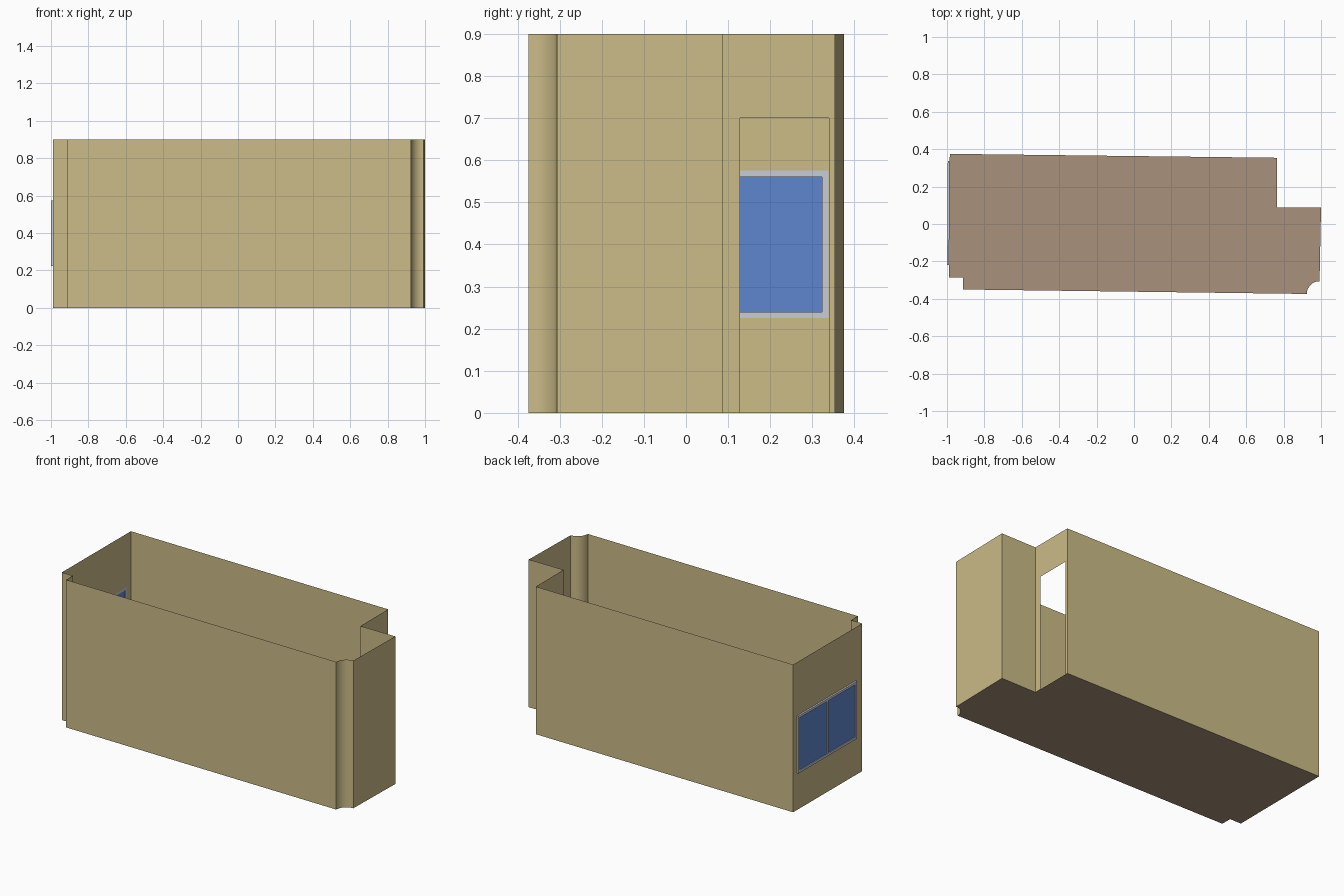
import bpy, bmesh, math
from mathutils import Matrix, Vector

if "Cube" in bpy.data.objects:
    bpy.data.objects.remove(bpy.data.objects["Cube"])

H = 0.9  # wall height


def material(name, rgb):
    m = bpy.data.materials.new(name)
    m.diffuse_color = (*rgb, 1)
    m.use_nodes = True
    m.node_tree.nodes["Principled BSDF"].inputs["Base Color"].default_value = m.diffuse_color
    return m


WALL = material("sand wall", (0.60, 0.50, 0.245))
FLOOR = material("brown floor", (0.40, 0.285, 0.20))
FRAME = material("pale grey frame", (0.57, 0.60, 0.68))
GLASS = material("blue glass", (0.112, 0.24, 0.63))


def add_object(name, bm, mat, matrix=None):
    mesh = bpy.data.meshes.new(name)
    bm.to_mesh(mesh)
    bm.free()
    mesh.materials.append(mat)
    ob = bpy.data.objects.new(name, mesh)
    if matrix is not None:
        ob.matrix_world = matrix
    bpy.context.collection.objects.link(ob)
    return ob


# Room outline, anticlockwise, with a concave quarter-round corner
left_front, left_back = (-0.989, -0.285), (-0.985, 0.375)
door_back, door_front = (0.765, 0.354), (0.765, 0.087)
cx, cy, r, n = 0.992, -0.374, 0.068, 12
arc = [(cx + r * math.cos(a), cy + r * math.sin(a))
       for a in (math.pi - math.pi / 2 * i / n for i in range(n + 1))]
outline = [left_front, (-0.914, -0.285), (-0.914, -0.35), *arc,
           (1.0, 0.087), door_front, door_back, left_back]

# Openings: wall start corner -> (y min, y max, z min, z max)
openings = {door_front: (0.128, 0.34, 0.0, 0.7),
            left_back: (-0.22, 0.338, 0.225, 0.575)}

# Floor
bm = bmesh.new()
bm.faces.new([bm.verts.new((x, y, 0)) for x, y in outline])
add_object("floor", bm, FLOOR)

# Thin walls, each split around its opening
bm = bmesh.new()
for a, b in zip(outline, outline[1:] + outline[:1]):
    hole = openings.get(a)
    ts, zs = [0, 1], [0, H]
    if hole:
        y0, y1, z0, z1 = hole
        ht = sorted((y - a[1]) / (b[1] - a[1]) for y in (y0, y1))
        ts = [0, *ht, 1]
        zs = sorted({0, z0, z1, H})
    for t0, t1 in zip(ts, ts[1:]):
        for za, zb in zip(zs, zs[1:]):
            if hole and t0 == ht[0] and za == hole[2]:
                continue
            p, q = (Vector(a).lerp(Vector(b), t) for t in (t0, t1))
            bm.faces.new([bm.verts.new((v.x, v.y, z)) for v, z in
                          ((p, za), (q, za), (q, zb), (p, zb))])
bmesh.ops.remove_doubles(bm, verts=bm.verts, dist=1e-4)
walls = add_object("walls", bm, WALL)
bpy.context.view_layer.objects.active = walls
walls.select_set(True)
bpy.ops.object.shade_smooth_by_angle(angle=math.radians(30))

# Window, built in the left wall's own plane: local x is outward depth
lf, lb = Vector((*left_front, 0)), Vector((*left_back, 0))
lean = math.atan2(lb.x - lf.x, lb.y - lf.y)
place = Matrix.Translation(lf - Vector((0, lf.y, 0))) @ Matrix.Rotation(-lean, 4, 'Z')
place.translation.x -= lf.y * math.tan(lean)


def boxes(name, mat, items):
    bm = bmesh.new()
    for lo, hi in items:
        lo, hi = Vector(lo), Vector(hi)
        size = Matrix.Diagonal((*(hi - lo), 1))
        bmesh.ops.create_cube(bm, size=1, matrix=Matrix.Translation((lo + hi) / 2) @ size)
    return add_object(name, bm, mat, place)


y0, y1, z0, z1 = openings[left_back]
w, d = 0.015, -0.0105
mid = (y0 + y1) / 2
boxes("window_frame", FRAME, [
    ((d, y0, z0), (0, y0 + w, z1)),
    ((d, y1 - w, z0), (0, y1, z1)),
    ((d, y0 + w, z0), (0, y1 - w, z0 + w)),
    ((d, y0 + w, z1 - w), (0, y1 - w, z1)),
    ((d, mid - w / 2, z0 + w), (0, mid + w / 2, z1 - w)),
])
boxes("window_glass", GLASS, [
    ((-0.006, y0 + w, z0 + w), (-0.004, mid - w / 2, z1 - w)),
    ((-0.006, mid + w / 2, z0 + w), (-0.004, y1 - w, z1 - w)),
])
